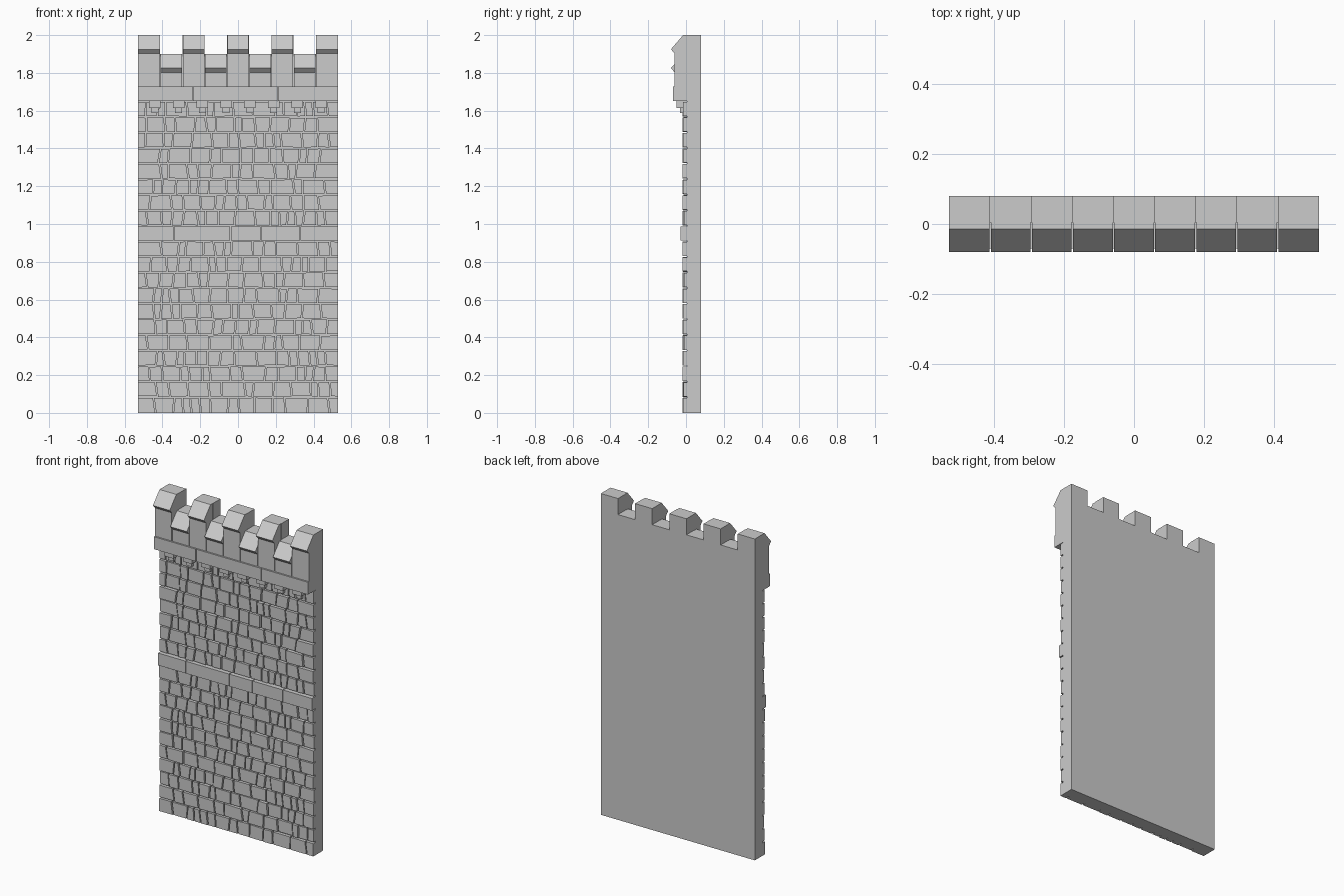
import bpy
import bmesh
import random

random.seed(7)
if "Cube" in bpy.data.objects:
    bpy.data.objects.remove(bpy.data.objects["Cube"], do_unlink=True)

HALF = 0.53      # half width of the wall
BACK = 0.08      # back plane
GAP = 0.0035     # half width of a mortar joint

stone = bpy.data.materials.new("grey stone")
stone.use_nodes = True
stone.diffuse_color = (0.6, 0.6, 0.6, 1)
stone.node_tree.nodes["Principled BSDF"].inputs["Base Color"].default_value = (0.6, 0.6, 0.6, 1)


def finish(name, bm):
    bmesh.ops.recalc_face_normals(bm, faces=bm.faces)
    mesh = bpy.data.meshes.new(name)
    bm.to_mesh(mesh)
    bm.free()
    mesh.materials.append(stone)
    obj = bpy.data.objects.new(name, mesh)
    bpy.context.collection.objects.link(obj)


def prism(bm, outline, offset):
    """Close a planar outline of 3D points and extrude it by an offset."""
    near = [bm.verts.new(p) for p in outline]
    far = [bm.verts.new([a + b for a, b in zip(p, offset)]) for p in outline]
    bm.faces.new(near)
    bm.faces.new(far[::-1])
    for i in range(len(near)):
        j = (i + 1) % len(near)
        bm.faces.new((near[i], far[i], far[j], near[j]))


def box(bm, x0, x1, y0, y1, z0, z1):
    prism(bm, [(x0, y0, z0), (x1, y0, z0), (x1, y0, z1), (x0, y0, z1)], (0, y1 - y0, 0))


# Crenellated wall slab, plain at the back
edges = [-HALF + 2 * HALF * i / 9 for i in range(10)]
outline = [(HALF, 0.005, 0), (-HALF, 0.005, 0)]
for i in range(9):
    top = 2.0 if i % 2 == 0 else 1.9
    outline += [(edges[i], 0.005, top), (edges[i + 1], 0.005, top)]
bm = bmesh.new()
prism(bm, outline, (0, BACK - 0.005, 0))
finish("wall_slab", bm)


def course(name, z0, z1):
    """One row of uneven stones with slanting joints."""
    bm = bmesh.new()
    widths = [random.choice((0.045, 0.065, 0.08, 0.1, 0.11)) * random.uniform(0.85, 1.15)]
    while sum(widths) < 2 * HALF:
        widths.append(random.choice((0.045, 0.065, 0.08, 0.1, 0.11)) * random.uniform(0.85, 1.15))
    scale = 2 * HALF / sum(widths)
    joints, x = [(-HALF, -HALF)], -HALF
    for w in widths[:-1]:
        x += w * scale
        lean = random.uniform(-0.006, 0.006)
        joints.append((x - lean, x + lean))
    joints.append((HALF, HALF))
    last = len(joints) - 2
    for i in range(last + 1):
        (a0, a1), (b0, b1) = joints[i], joints[i + 1]
        ga = GAP if i else 0
        gb = GAP if i < last else 0
        front = random.uniform(-0.018, -0.011)
        low, low2, high, high2 = [random.uniform(0.002, 0.006) for _ in range(4)]
        if z0 == 0:
            low = low2 = 0
        prism(bm, [(a0 + ga, front, z0 + low), (b0 - gb, front, z0 + low2),
                   (b1 - gb, front, z1 - high2), (a1 + ga, front, z1 - high)],
              (0, 0.01 - front, 0))
    finish(name, bm)


# Stone courses below and above the middle band
for base, top, count, label in ((0, 0.91, 11, "lower"), (0.99, 1.65, 8, "upper")):
    step = (top - base) / count
    for i in range(count):
        course(f"{label}_course_{i + 1}", base + i * step, base + (i + 1) * step)


def band(name, joints, front, z0, z1):
    """A string course of long blocks."""
    bm = bmesh.new()
    for a, b in zip(joints, joints[1:]):
        box(bm, a + (0.002 if a > -HALF else 0), b - (0.002 if b < HALF else 0),
            front, 0.01, z0, z1)
    finish(name, bm)


band("middle_band", [-HALF, -0.34, -0.04, 0.12, 0.33, HALF], -0.03, 0.912, 0.988)
band("parapet_band", [-HALF, -0.24, 0.21, HALF], -0.07, 1.65, 1.727)

# Stepped corbels under the parapet
bm = bmesh.new()
for i in range(8):
    x = -0.44 + 0.88 * i / 7
    box(bm, x - 0.031, x + 0.031, -0.05, 0.01, 1.615, 1.65)
    box(bm, x - 0.018, x + 0.018, -0.033, 0.01, 1.588, 1.615)
finish("corbels", bm)

# Parapet blocks with sloping, overhanging caps
for i in range(9):
    tall = i % 2 == 0
    top = 2.0 if tall else 1.9
    x0 = edges[i] + (0.002 if i else 0)
    x1 = edges[i + 1] - (0.002 if i < 8 else 0)
    profile = [(0.01, 1.727), (0.01, top), (-0.015, top), (-0.08, top - 0.075),
               (-0.06, top - 0.097), (-0.06, 1.727)]
    bm = bmesh.new()
    prism(bm, [(x0, y, z) for y, z in profile], (x1 - x0, 0, 0))
    finish(f"{'merlon' if tall else 'crenel_sill'}_{i // 2 + 1}", bm)
